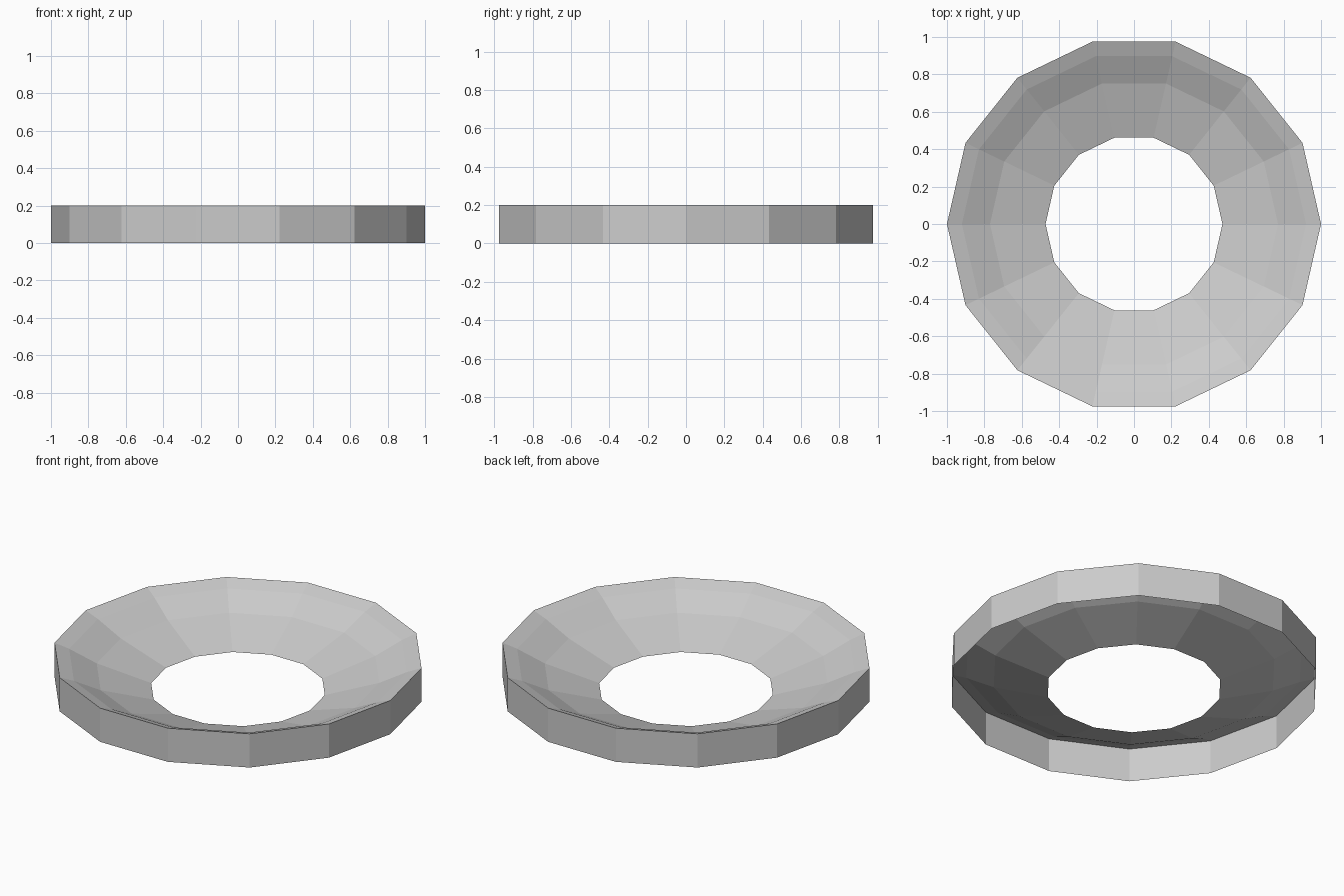
import bpy, bmesh
from math import cos, sin, tau

if "Cube" in bpy.data.objects:
    bpy.data.objects.remove(bpy.data.objects["Cube"])

SIDES = 14


def lathe(name, profile):
    """Revolve an open (radius, height) profile into a faceted open shell."""
    bm = bmesh.new()
    rings = [[bm.verts.new((r * cos(tau * i / SIDES), r * sin(tau * i / SIDES), z))
              for i in range(SIDES)] for r, z in profile]
    for a, b in zip(rings, rings[1:]):
        for i in range(SIDES):
            j = (i + 1) % SIDES
            bm.faces.new((a[i], a[j], b[j], b[i]))
    mesh = bpy.data.meshes.new(name)
    bm.to_mesh(mesh)
    bm.free()
    obj = bpy.data.objects.new(name, mesh)
    bpy.context.collection.objects.link(obj)
    return obj


# Outer wall, rim and dished inner slope down to the hole; open underneath
lathe("dished_ring", [(1.0, 0.0), (1.0, 0.2), (0.92, 0.17), (0.77, 0.095), (0.473, 0.0)])
